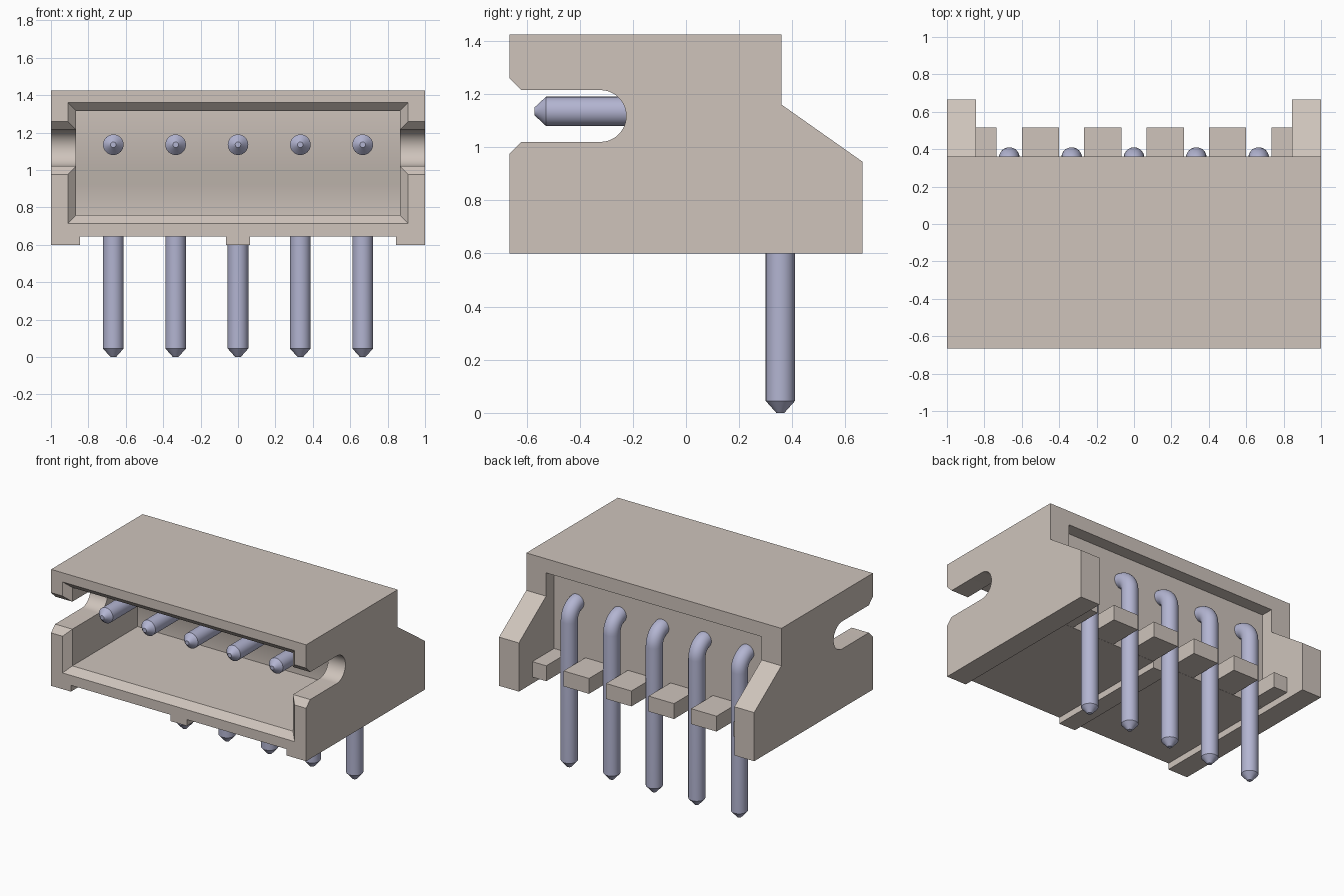
import bpy, bmesh, math
from mathutils import Vector

if "Cube" in bpy.data.objects:
    bpy.data.objects.remove(bpy.data.objects["Cube"], do_unlink=True)


def material(name, rgb):
    m = bpy.data.materials.new(name)
    m.use_nodes = True
    m.diffuse_color = (*rgb, 1)
    m.node_tree.nodes["Principled BSDF"].inputs["Base Color"].default_value = (*rgb, 1)
    return m


beige = material("beige plastic", (0.62, 0.55, 0.50))
steel = material("blue grey metal", (0.45, 0.46, 0.64))


def finish(name, bm, mat):
    bmesh.ops.recalc_face_normals(bm, faces=bm.faces)
    me = bpy.data.meshes.new(name)
    bm.to_mesh(me)
    bm.free()
    me.materials.append(mat)
    ob = bpy.data.objects.new(name, me)
    bpy.context.collection.objects.link(ob)
    return ob


def activate(ob):
    bpy.ops.object.select_all(action='DESELECT')
    ob.select_set(True)
    bpy.context.view_layer.objects.active = ob


def loft(bm, rings):
    """Skin equal-length rings of points and cap both ends."""
    vs = [[bm.verts.new(p) for p in r] for r in rings]
    n = len(vs[0])
    for a, b in zip(vs, vs[1:]):
        for i in range(n):
            j = (i + 1) % n
            bm.faces.new((a[i], a[j], b[j], b[i]))
    bm.faces.new(vs[0])
    bm.faces.new(vs[-1])


def prism(name, profile, x0, x1):
    """Extrude a (y, z) profile along x."""
    bm = bmesh.new()
    loft(bm, [[(x, y, z) for y, z in profile] for x in (x0, x1)])
    return finish(name, bm, beige)


def rect(y0, y1, z0, z1):
    return [(y0, z0), (y1, z0), (y1, z1), (y0, z1)]


def cut(target, cutter):
    cutter.hide_render = True
    mod = target.modifiers.new("cut", 'BOOLEAN')
    mod.operation = 'DIFFERENCE'
    mod.solver = 'EXACT'
    mod.object = cutter
    activate(target)
    bpy.ops.object.modifier_apply(modifier=mod.name)
    bpy.data.objects.remove(cutter, do_unlink=True)


# Housing: stepped side profile
FRONT, BACK, WALL = -0.665, 0.665, 0.27
housing = prism("housing", [(FRONT, 0.6), (BACK, 0.6), (BACK, 0.945), (0.36, 1.16),
                            (0.36, 1.425), (FRONT, 1.425)], -1, 1)

# Rear recess between the ears, then grooves either side of the centre rib
cut(housing, prism("rear_cutter", rect(WALL, 0.9, 0.4, 1.325), -0.845, 0.845))
for s in (-1, 1):
    cut(housing, prism("groove_cutter", rect(-0.9, 0.9, 0.4, 0.645), s * 0.065, s * 0.845))

# Front cavity with a slightly sloped step in its back wall
cut(housing, prism("cavity_cutter", [(-0.8, 0.76), (0.11, 0.76), (0.11, 0.92), (0.07, 1.015),
                                     (0.07, 1.315), (-0.8, 1.315)], -0.865, 0.865))

# Bevelled mouth of the cavity
bm = bmesh.new()
rings = []
for y, d in ((FRONT - 0.045, 0.09), (FRONT + 0.045, 0)):
    w, lo, hi = 0.865 + d, 0.76 - d, 1.315 + d
    rings.append([(-w, y, lo), (w, y, lo), (w, y, hi), (-w, y, hi)])
loft(bm, rings)
cut(housing, finish("mouth_cutter", bm, beige))

# Round-ended side slots with flared entry
mid, r, cy = 1.1175, 0.0975, -0.3225
slot = [(FRONT - 0.045, mid - r - 0.09), (FRONT + 0.045, mid - r)]
for i in range(25):
    a = math.pi * (i / 24 - 0.5)
    slot.append((cy + r * math.cos(a), mid + r * math.sin(a)))
slot += [(FRONT + 0.045, mid + r), (FRONT - 0.045, mid + r + 0.09)]
cut(housing, prism("slot_cutter", slot, -1.2, 1.2))
activate(housing)
bpy.ops.object.shade_smooth_by_angle(angle=math.radians(25))

# Comb teeth between the pins
for x0, x1 in ((0.067, 0.267), (0.4, 0.6), (0.735, 0.85)):
    for s in (-1, 1):
        prism("comb_tooth", rect(WALL - 0.01, 0.515, 0.646, 0.755), s * x0, s * x1)

# Bent pins with tapered tips
R, TIP, BEND, PY, PZ = 0.055, 0.015, 0.1, 0.355, 1.135
stations = [(-0.57, PZ, 0, TIP), (-0.527, PZ, 0, R)]
for i in range(13):
    a = math.pi / 2 * i / 12
    stations.append((PY - BEND + BEND * math.sin(a), PZ - BEND + BEND * math.cos(a), a, R))
stations += [(PY, 0.045, math.pi / 2, R), (PY, 0, math.pi / 2, TIP)]


def pin(x):
    bm = bmesh.new()
    rings = []
    for y, z, a, rad in stations:
        up = Vector((0, math.sin(a), math.cos(a)))
        side = Vector((1, 0, 0))
        rings.append([Vector((x, y, z)) + rad * (math.cos(t) * side + math.sin(t) * up)
                      for t in (math.tau * k / 32 for k in range(32))])
    loft(bm, rings)
    activate(finish("pin", bm, steel))
    bpy.ops.object.shade_smooth_by_angle(angle=math.radians(30))


for k in range(-2, 3):
    pin(k / 3)
